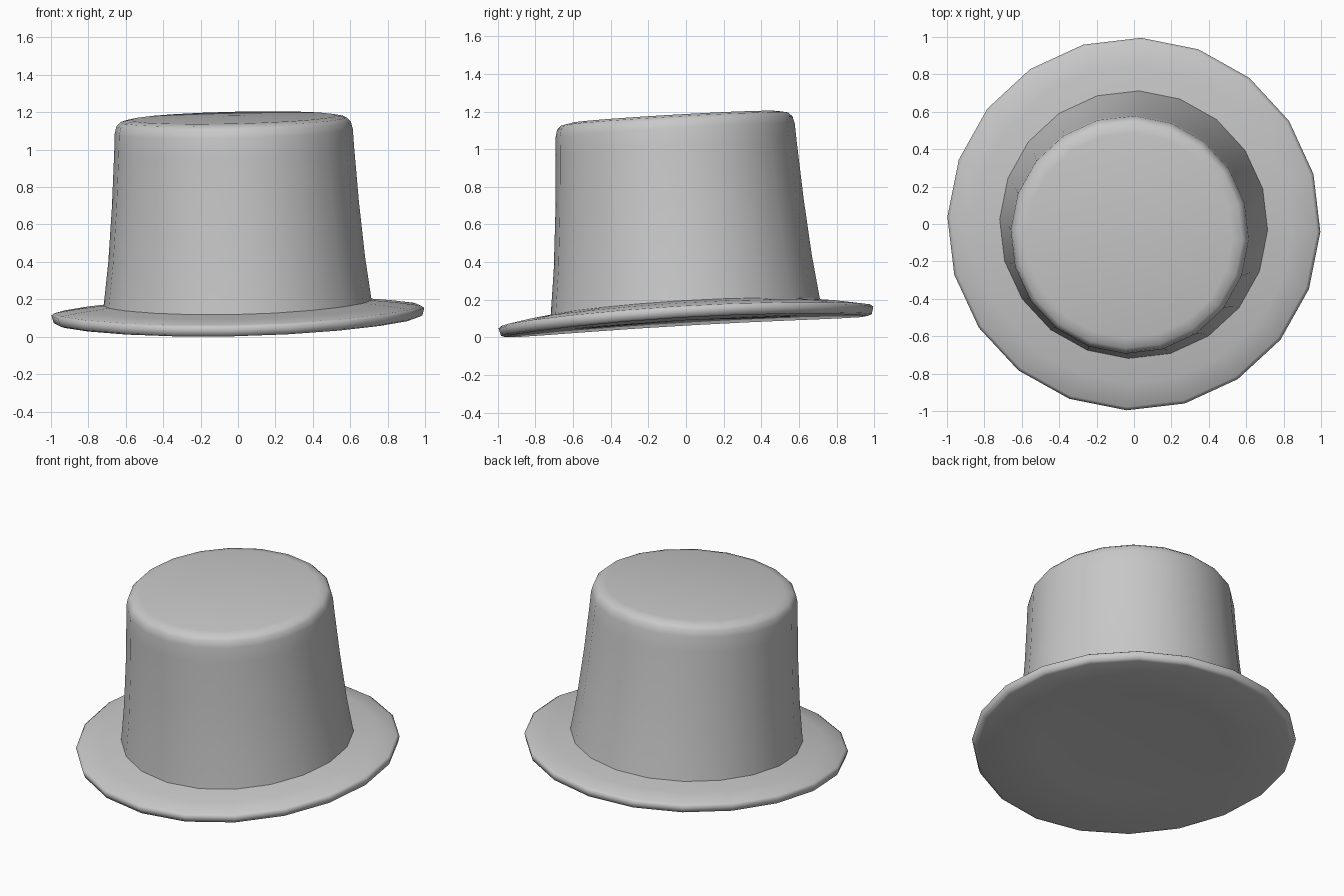
import bpy, bmesh
from math import sin, cos, pi, radians
from mathutils import Matrix, Vector

if "Cube" in bpy.data.objects:
    bpy.data.objects.remove(bpy.data.objects["Cube"], do_unlink=True)

SIDES = 20
START = radians(-2.3)
PIVOT = Vector((0, 0, 0.1))
TILT = Matrix.Rotation(radians(-1.3), 3, 'Y') @ Matrix.Rotation(radians(3.3), 3, 'X')

felt = bpy.data.materials.new("grey felt")
felt.use_nodes = True
felt.diffuse_color = (0.58, 0.58, 0.58, 1)
felt.node_tree.nodes["Principled BSDF"].inputs["Base Color"].default_value = felt.diffuse_color


def place(r, z, angle):
    """Point on the hat: sides of the brim lift a little, then the whole leans."""
    lift = 0.028 * r * cos(angle) ** 2 * min(1, max(0, 1.16 - z))
    p = Vector((r * cos(angle), r * sin(angle), z + lift))
    return TILT @ (p - PIVOT) + PIVOT


def revolve(name, profile):
    """Turn a (radius, height) profile around the axis; radius 0 makes a tip."""
    bm = bmesh.new()
    rings = []
    for r, z in profile:
        if r == 0:
            rings.append([bm.verts.new(place(0, z, 0))] * SIDES)
        else:
            rings.append([bm.verts.new(place(r, z, START + 2 * pi * i / SIDES))
                          for i in range(SIDES)])
    for a, b in zip(rings, rings[1:]):
        for i in range(SIDES):
            j = (i + 1) % SIDES
            corners = list(dict.fromkeys([a[i], a[j], b[j], b[i]]))
            bm.faces.new(corners)
    mesh = bpy.data.meshes.new(name)
    bm.to_mesh(mesh)
    bm.free()
    mesh.materials.append(felt)
    obj = bpy.data.objects.new(name, mesh)
    bpy.context.collection.objects.link(obj)
    bpy.ops.object.select_all(action='DESELECT')
    obj.select_set(True)
    bpy.context.view_layer.objects.active = obj
    bpy.ops.object.shade_smooth_by_angle(angle=radians(80))
    return obj


# Brim: slightly hollow closed underside, rounded rim, gently sloping top
revolve("brim", [(0, 0.092), (0.6, 0.079), (0.965, 0.058), (0.987, 0.066),
                 (0.998, 0.106), (0.98, 0.119), (0.85, 0.142), (0.717, 0.16)])

# Crown: flared wall, rounded shoulder, nearly flat top
revolve("crown", [(0.717, 0.16), (0.687, 0.4), (0.661, 0.7), (0.642, 1.0),
                  (0.637, 1.1), (0.627, 1.14), (0.605, 1.162), (0.55, 1.173),
                  (0, 1.184)])
